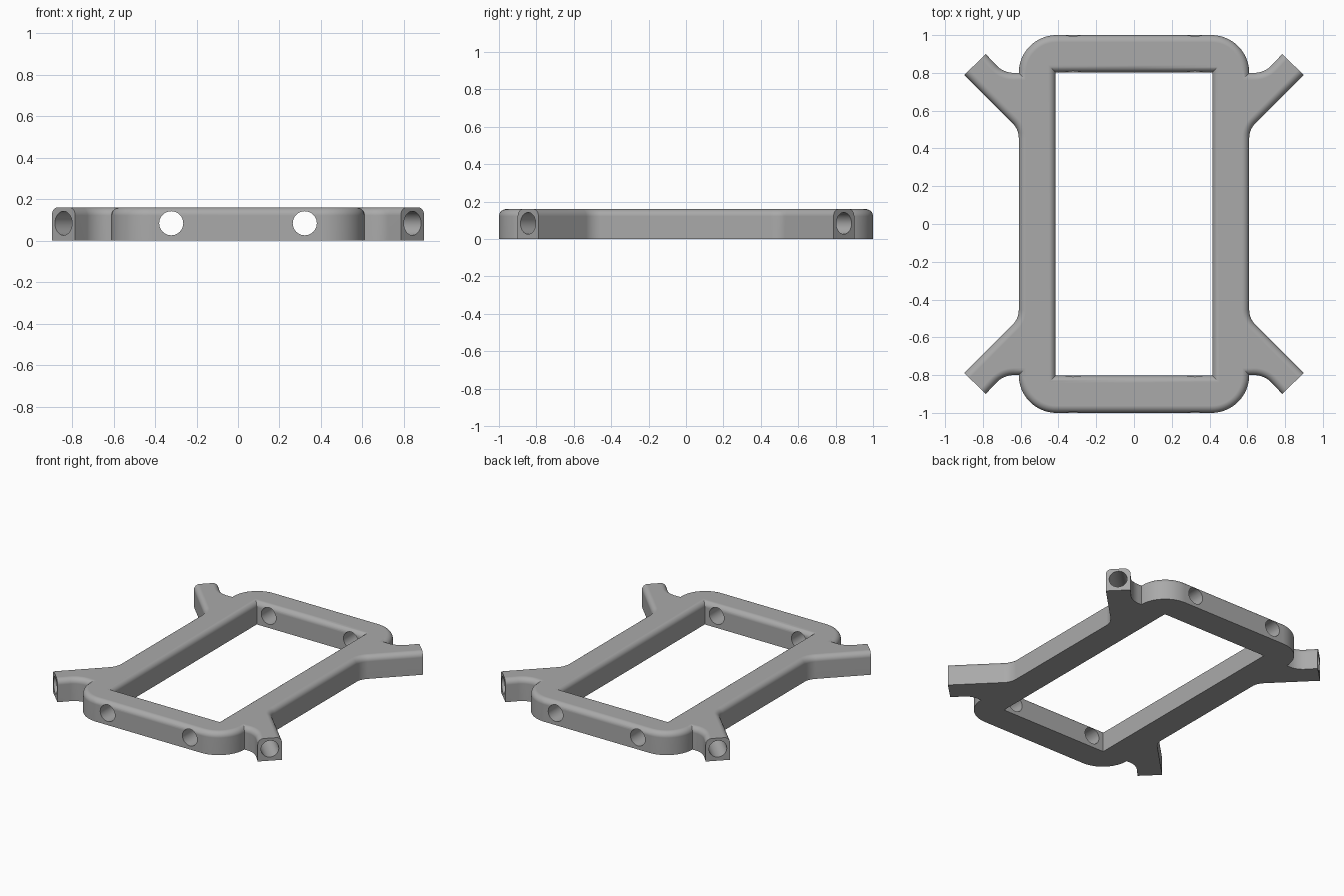
import bpy, bmesh
from math import sin, cos, radians
from mathutils import Vector

if "Cube" in bpy.data.objects:
    bpy.data.objects.remove(bpy.data.objects["Cube"])

HEIGHT = 0.16
ROUND = 0.038
HOLE_R = 0.058
HOLE_Z = 0.084

grey = bpy.data.materials.new("plain grey")
grey.use_nodes = True
colour = (0.4, 0.4, 0.4, 1)
grey.diffuse_color = colour
grey.node_tree.nodes["Principled BSDF"].inputs["Base Color"].default_value = colour


def arc(cx, cy, r, start, end, steps):
    angles = [radians(start + (end - start) * i / steps) for i in range(steps + 1)]
    return [(cx + r * cos(a), cy + r * sin(a)) for a in angles]


# One quarter of the outer edge: side fillet, arm tip, web fillet, frame corner
arm_tip = [(0.898, 0.789), (0.785, 0.9)]
quarter = (arc(0.72, 0.455, 0.11, 180, 135, 8) + arm_tip
           + arc(0.635, 0.93, 0.13, 315, 270, 8)
           + arc(0.41, 0.8, 0.2, 0, 90, 16))
inner = (0.415, 0.803)

# Right-hand half of the frame as a C-shaped face, then its mirror image
half = ([(0, -1)] + [(x, -y) for x, y in reversed(quarter)] + quarter
        + [(0, 1), (0, inner[1]), inner, (inner[0], -inner[1]), (0, -inner[1])])
bm = bmesh.new()
for side in (1, -1):
    bm.faces.new([bm.verts.new((side * x, y, 0)) for x, y in half])
bmesh.ops.remove_doubles(bm, verts=bm.verts, dist=0.0001)
bmesh.ops.recalc_face_normals(bm, faces=bm.faces)
top = bmesh.ops.extrude_face_region(bm, geom=bm.faces[:], use_keep_orig=True)["geom"]
bmesh.ops.translate(bm, vec=(0, 0, HEIGHT),
                    verts=[g for g in top if isinstance(g, bmesh.types.BMVert)])
bmesh.ops.recalc_face_normals(bm, faces=bm.faces)


# Round the top edges, leaving the seams and arm tips square
def is_rounded(edge):
    a, b = (v.co for v in edge.verts)
    seam = abs(a.x) < 0.001 and abs(b.x) < 0.001
    tip = min(abs(a.x), abs(b.x)) > 0.78 and min(abs(a.y), abs(b.y)) > 0.78
    return min(a.z, b.z) > HEIGHT - 0.001 and not seam and not tip


bmesh.ops.bevel(bm, geom=[e for e in bm.edges if is_rounded(e)], offset=ROUND,
                offset_type='OFFSET', segments=6, profile=0.5, affect='EDGES',
                clamp_overlap=False)
mesh = bpy.data.meshes.new("mounting_frame")
bm.to_mesh(mesh)
bm.free()
mesh.materials.append(grey)
frame = bpy.data.objects.new("mounting_frame", mesh)
bpy.context.collection.objects.link(frame)


def drill(location, direction, depth):
    """Cut a round hole centred on location."""
    bpy.ops.mesh.primitive_cylinder_add(vertices=40, radius=HOLE_R, depth=depth,
                                        location=location)
    cutter = bpy.context.object
    cutter.name = "hole_cutter"
    cutter.rotation_euler = Vector(direction).to_track_quat('Z', 'Y').to_euler()
    cutter.hide_render = True
    cutter.data.materials.append(grey)
    cut = frame.modifiers.new("hole", 'BOOLEAN')
    cut.operation = 'DIFFERENCE'
    cut.solver = 'EXACT'
    cut.object = cutter
    bpy.context.view_layer.objects.active = frame
    bpy.ops.object.modifier_apply(modifier=cut.name)
    bpy.data.objects.remove(cutter)


for sx in (1, -1):
    # Holes through the front and back bars
    drill((sx * 0.322, 0, HOLE_Z), (0, 1, 0), 3)
    # Blind holes in the arm tips
    for sy in (1, -1):
        drill((sx * 0.8415, sy * 0.8445, HOLE_Z), (sx, sy, 0), 0.6)

bpy.ops.object.select_all(action='DESELECT')
frame.select_set(True)
bpy.context.view_layer.objects.active = frame
bpy.ops.object.shade_smooth_by_angle(angle=radians(30))
normals = frame.modifiers.new("even shading", 'WEIGHTED_NORMAL')
normals.keep_sharp = True
